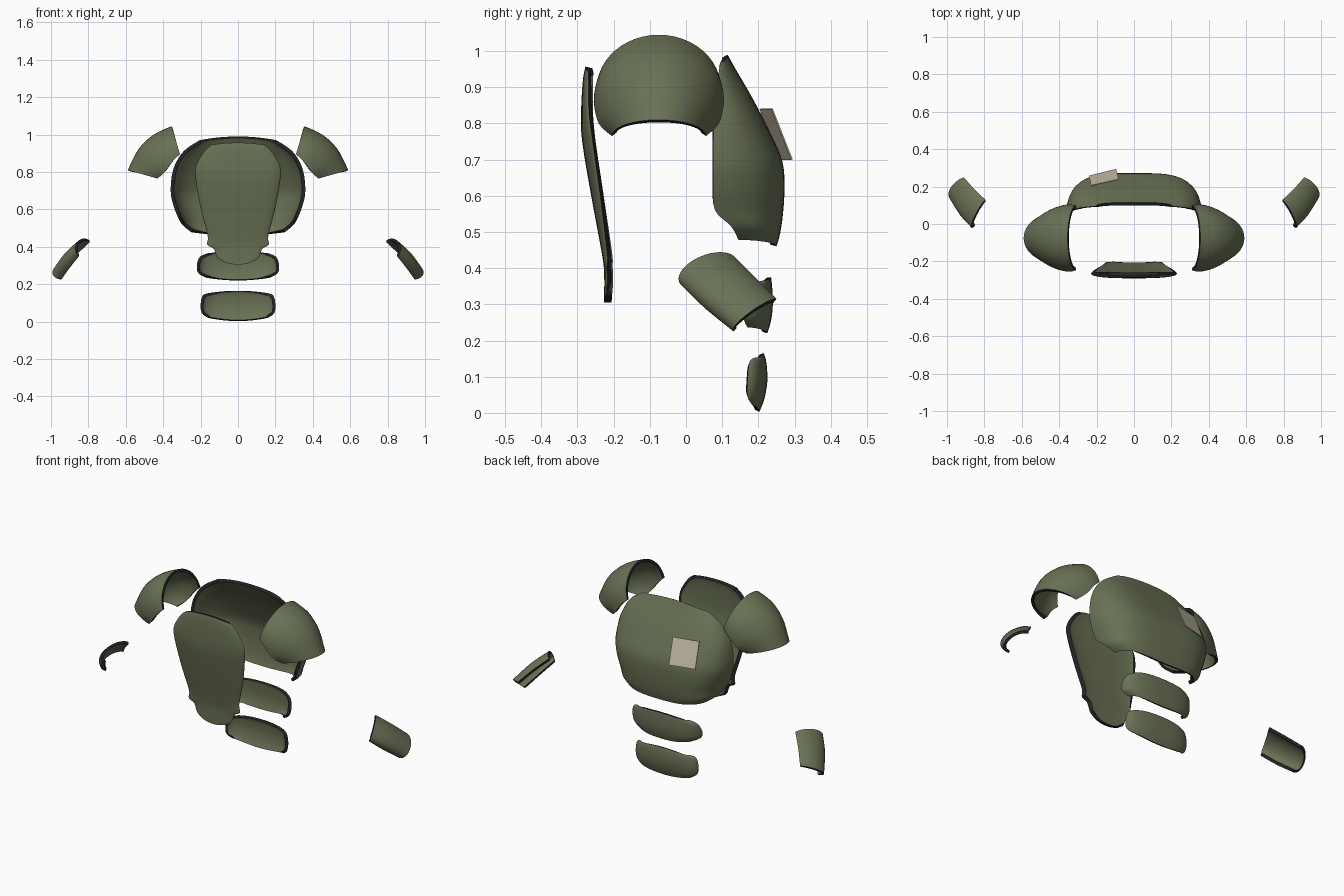
import bpy, math
from mathutils import Vector

if "Cube" in bpy.data.objects:
    bpy.data.objects.remove(bpy.data.objects["Cube"])


def material(name, rgb):
    m = bpy.data.materials.new(name)
    m.diffuse_color = (*rgb, 1)
    m.use_nodes = True
    m.node_tree.nodes["Principled BSDF"].inputs["Base Color"].default_value = m.diffuse_color
    return m


OLIVE = material("olive plate", (0.14, 0.165, 0.09))
DARK = material("dark rim", (0.017, 0.018, 0.023))
BEIGE = material("beige patch", (0.53, 0.48, 0.36))


def smooth_rows(keys, steps):
    """Catmull-Rom blend between key rows of numbers."""
    out = []
    for i in range(len(keys) - 1):
        quad = [keys[max(i - 1, 0)], keys[i], keys[i + 1], keys[min(i + 2, len(keys) - 1)]]
        for s in range(steps):
            t = s / steps
            out.append([0.5 * (2 * b + (c - a) * t + (2 * a - 5 * b + 4 * c - d) * t * t
                               + (3 * b - a - 3 * c + d) * t ** 3) for a, b, c, d in zip(*quad)])
    out.append(list(keys[-1]))
    return out


def shell(name, rows, outward, thickness):
    """Skin rows of points, then thicken inward with a dark rim."""
    n = len(rows[0])
    faces = [(r * n + c, r * n + c + 1, (r + 1) * n + c + 1, (r + 1) * n + c)
             for r in range(len(rows) - 1) for c in range(n - 1)]
    me = bpy.data.meshes.new(name)
    me.from_pydata([p for row in rows for p in row], [], faces)
    me.update()
    if sum(p.area * p.normal.dot(Vector(outward)) for p in me.polygons) < 0:
        me.flip_normals()
    me.materials.append(OLIVE)
    me.materials.append(DARK)
    ob = bpy.data.objects.new(name, me)
    bpy.context.collection.objects.link(ob)
    bpy.ops.object.select_all(action='DESELECT')
    bpy.context.view_layer.objects.active = ob
    ob.select_set(True)
    mod = ob.modifiers.new("thickness", 'SOLIDIFY')
    mod.thickness = thickness
    mod.offset = -1
    mod.material_offset_rim = 1
    bpy.ops.object.modifier_apply(modifier=mod.name)
    bpy.ops.object.shade_smooth_by_angle(angle=math.radians(40))
    return ob


def torso_plate(name, keys, power, outward, thickness=0.018, cols=24, steps=4):
    """Key rows: centre z, edge z, half width, centre y, edge y."""
    rows = []
    for zc, ze, hw, yc, ye in smooth_rows(keys, steps):
        row = []
        for c in range(cols + 1):
            t = math.sin((c / cols - 0.5) * math.pi)
            k = math.sqrt(max(0, 1 - abs(t) ** power))
            row.append((hw * t, ye + (yc - ye) * k, zc + (ze - zc) * t * t))
        rows.append(row)
    return shell(name, rows, outward, thickness)


# Back plate
torso_plate("back_plate", [
    (0.99, 0.97, 0.205, 0.115, 0.095),
    (0.945, 0.925, 0.275, 0.14, 0.088),
    (0.88, 0.875, 0.318, 0.178, 0.08),
    (0.80, 0.80, 0.35, 0.22, 0.076),
    (0.70, 0.70, 0.36, 0.265, 0.075),
    (0.62, 0.63, 0.348, 0.272, 0.075),
    (0.55, 0.56, 0.322, 0.268, 0.08),
    (0.495, 0.515, 0.295, 0.26, 0.125),
    (0.46, 0.478, 0.25, 0.25, 0.145)], 4, (0, 1, 0))

# Chest plate
torso_plate("chest_plate", [
    (0.957, 0.945, 0.14, -0.278, -0.27),
    (0.92, 0.91, 0.18, -0.285, -0.27),
    (0.83, 0.83, 0.225, -0.29, -0.268),
    (0.75, 0.75, 0.225, -0.287, -0.258),
    (0.60, 0.60, 0.198, -0.262, -0.237),
    (0.46, 0.46, 0.162, -0.236, -0.22),
    (0.41, 0.412, 0.165, -0.228, -0.217),
    (0.375, 0.39, 0.13, -0.226, -0.217),
    (0.335, 0.345, 0.112, -0.226, -0.218),
    (0.305, 0.322, 0.082, -0.226, -0.22)], 3, (0, -1, 0), 0.02)

# Lower back plates
torso_plate("upper_waist_plate", [
    (0.375, 0.365, 0.165, 0.235, 0.205),
    (0.35, 0.345, 0.205, 0.238, 0.185),
    (0.30, 0.30, 0.22, 0.24, 0.165),
    (0.255, 0.26, 0.213, 0.235, 0.16),
    (0.22, 0.236, 0.175, 0.225, 0.17)], 3, (0, 1, 0), 0.014)
torso_plate("lower_waist_plate", [
    (0.165, 0.153, 0.155, 0.215, 0.19),
    (0.14, 0.14, 0.188, 0.222, 0.175),
    (0.09, 0.09, 0.2, 0.225, 0.17),
    (0.04, 0.045, 0.193, 0.217, 0.17),
    (0.003, 0.02, 0.16, 0.203, 0.185)], 3, (0, 1, 0), 0.014)

# Shoulder domes. Key rows: apex x, apex z, foot x, foot z, half width
SHOULDER = [(0.355, 1.045, 0.31, 0.895, 0.172), (0.45, 1.0, 0.348, 0.86, 0.18),
            (0.53, 0.925, 0.392, 0.80, 0.166), (0.59, 0.81, 0.43, 0.765, 0.13)]
# Forearm guards. Key rows: front edge, apex, rear edge
FOREARM = [(0.85, -0.01, 0.35, 0.862, 0.02, 0.422, 0.795, 0.13, 0.435),
           (0.90, 0.055, 0.287, 0.93, 0.085, 0.358, 0.855, 0.188, 0.378),
           (0.945, 0.132, 0.225, 0.99, 0.172, 0.275, 0.91, 0.25, 0.315)]

for side, s in (("right", 1), ("left", -1)):
    rows = []
    for ax, az, fx, fz, w in smooth_rows(SHOULDER, 5):
        row = []
        for c in range(25):
            a = c / 24 * math.pi
            k = math.sin(a)
            row.append((s * (fx + (ax - fx) * k), -0.075 - w * math.cos(a), fz + (az - fz) * k))
        rows.append(row)
    shell(side + "_shoulder_guard", rows, (s, 0, 1), 0.016)

    rows = []
    for v in smooth_rows(FOREARM, 5):
        front, apex, rear = Vector(v[:3]), Vector(v[3:6]), Vector(v[6:])
        mid, half = (front + rear) / 2, (front - rear) / 2
        row = []
        for c in range(21):
            a = c / 20 * math.pi
            p = mid + half * math.cos(a) + (apex - mid) * math.sin(a)
            row.append((s * p.x, p.y, p.z))
        rows.append(row)
    shell(side + "_forearm_guard", rows, (0.74 * s, -0.25, 0.6), 0.014)

# Flat cloth patch on the back
me = bpy.data.meshes.new("back_patch")
me.from_pydata([(-0.24, 0.257, 0.70), (-0.095, 0.293, 0.70),
                (-0.082, 0.238, 0.84), (-0.23, 0.205, 0.84)], [], [(3, 2, 1, 0)])
me.materials.append(BEIGE)
patch = bpy.data.objects.new("back_patch", me)
bpy.context.collection.objects.link(patch)
thick = patch.modifiers.new("thickness", 'SOLIDIFY')
thick.thickness = 0.004
thick.offset = 0
